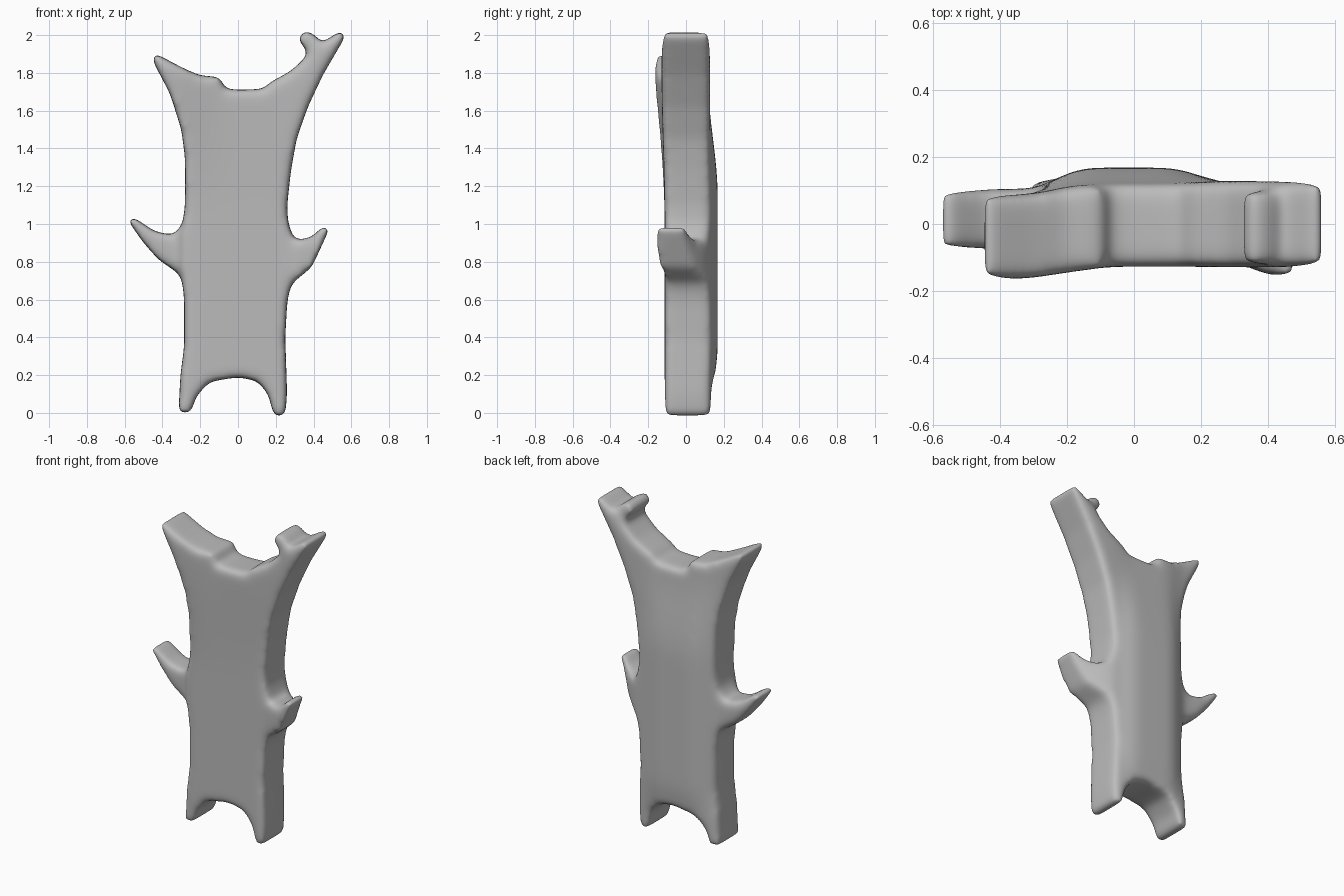
import bpy, bmesh
from mathutils import Vector

if "Cube" in bpy.data.objects:
    bpy.data.objects.remove(bpy.data.objects["Cube"], do_unlink=True)

bark = bpy.data.materials.new("bark_grey")
bark.use_nodes = True
GREY = (0.5, 0.5, 0.5, 1)
bark.diffuse_color = GREY
bark.node_tree.nodes["Principled BSDF"].inputs["Base Color"].default_value = GREY


def ramp(v, start, end):
    """Smooth blend from 0 at start to 1 at end."""
    t = max(0.0, min(1.0, (v - start) / (end - start)))
    return t * t * (3 - 2 * t)


# Depth of the curved log slab at any point of its outline
def log_front(x, z):
    upper = ramp(z, 1.0, 1.85)
    return -0.113 - 0.017 * upper - 0.037 * upper * ramp(-x, 0.03, 0.38)


def log_back(x, z):
    middle = 0.168 - 0.05 * ramp(z, 1.15, 1.75) - 0.022 * ramp(-z, -0.35, -0.1)
    if x < 0:
        side = 0.1 - 0.012 * ramp(z, 1.3, 1.8) + 0.025 * ramp(-z, -0.35, -0.1)
        return middle + (side - middle) * ramp(-x, 0.13, 0.34)
    return middle + (0.128 - middle) * ramp(x, 0.1, 0.27)


def add_slab(bm, outline, front, back):
    """Extrude an x-z outline and bend its two faces to the depth functions."""
    part = bmesh.new()
    face = part.faces.new([part.verts.new((x, 0, z)) for x, z in outline])
    result = bmesh.ops.extrude_face_region(part, geom=[face])
    for v in result["geom"]:
        if isinstance(v, bmesh.types.BMVert):
            v.co.y = 1
    cuts = [(Vector((i * 0.04, 0, 0)), Vector((1, 0, 0))) for i in range(-14, 15)]
    cuts += [(Vector((0, 0, i * 0.08)), Vector((0, 0, 1))) for i in range(1, 25)]
    for co, no in cuts:
        geom = part.verts[:] + part.edges[:] + part.faces[:]
        bmesh.ops.bisect_plane(part, geom=geom, plane_co=co, plane_no=no, dist=1e-5)
    for v in part.verts:
        depth = back if v.co.y > 0.5 else front
        v.co.y = depth(v.co.x, v.co.z)
    bmesh.ops.triangulate(part, faces=part.faces[:])
    bmesh.ops.recalc_face_normals(part, faces=part.faces[:])
    temp = bpy.data.meshes.new("part")
    part.to_mesh(temp)
    part.free()
    bm.from_mesh(temp)
    bpy.data.meshes.remove(temp)


trunk = [(-0.315, 0.0), (-0.25, 0.0), (-0.22, 0.09), (-0.15, 0.165), (0, 0.19),
         (0.1, 0.17), (0.16, 0.1), (0.19, -0.02), (0.25, -0.02), (0.26, 0.1),
         (0.25, 0.4), (0.26, 0.58), (0.28, 0.7), (0.27, 0.9), (0.26, 1.1),
         (0.28, 1.28), (0.31, 1.45), (0.37, 1.62), (0.45, 1.79), (0.57, 1.995),
         (0.545, 2.025), (0.43, 1.95), (0.36, 1.885), (0.28, 1.81), (0.16, 1.745),
         (0.14, 1.715), (0, 1.71), (-0.07, 1.715), (-0.095, 1.78), (-0.2, 1.785),
         (-0.3, 1.83), (-0.45, 1.91), (-0.455, 1.87), (-0.36, 1.69), (-0.3, 1.5),
         (-0.28, 1.35), (-0.28, 1.1), (-0.3, 0.95), (-0.3, 0.75), (-0.285, 0.6),
         (-0.285, 0.35), (-0.305, 0.2)]
right_twig = [(-0.2, 0.62), (-0.28, 0.65), (-0.31, 0.735), (-0.42, 0.81),
              (-0.5, 0.9), (-0.585, 1.02), (-0.55, 1.035), (-0.44, 0.96),
              (-0.34, 0.94), (-0.28, 1.02), (-0.2, 1.04)]
left_twig = [(0.18, 0.6), (0.26, 0.62), (0.29, 0.69), (0.39, 0.77), (0.485, 0.975),
             (0.45, 0.99), (0.39, 0.93), (0.3, 0.91), (0.26, 1.02), (0.18, 1.02)]
knob = [(0.37, 1.83), (0.365, 1.92), (0.315, 1.975), (0.35, 2.03), (0.41, 2.0),
        (0.44, 1.96), (0.5, 1.95), (0.47, 1.86)]

bm = bmesh.new()
add_slab(bm, trunk, log_front, log_back)
add_slab(bm, right_twig, lambda x, z: -0.075, lambda x, z: 0.105)
add_slab(bm, left_twig,
         lambda x, z: -0.105 - 0.055 * ramp(x, 0.26, 0.44),
         lambda x, z: 0.12 - 0.12 * ramp(x, 0.26, 0.48))
add_slab(bm, knob, lambda x, z: -0.12, lambda x, z: 0.1)
mesh = bpy.data.meshes.new("log")
bm.to_mesh(mesh)
bm.free()
log = bpy.data.objects.new("log", mesh)
bpy.context.collection.objects.link(log)
mesh.materials.append(bark)

# Fuse the trunk and twigs, then round every edge
fuse = log.modifiers.new("fuse", "REMESH")
fuse.mode = "VOXEL"
fuse.voxel_size = 0.012
fuse.use_smooth_shade = True
soften = log.modifiers.new("soften", "SMOOTH")
soften.factor = 0.5
soften.iterations = 60
